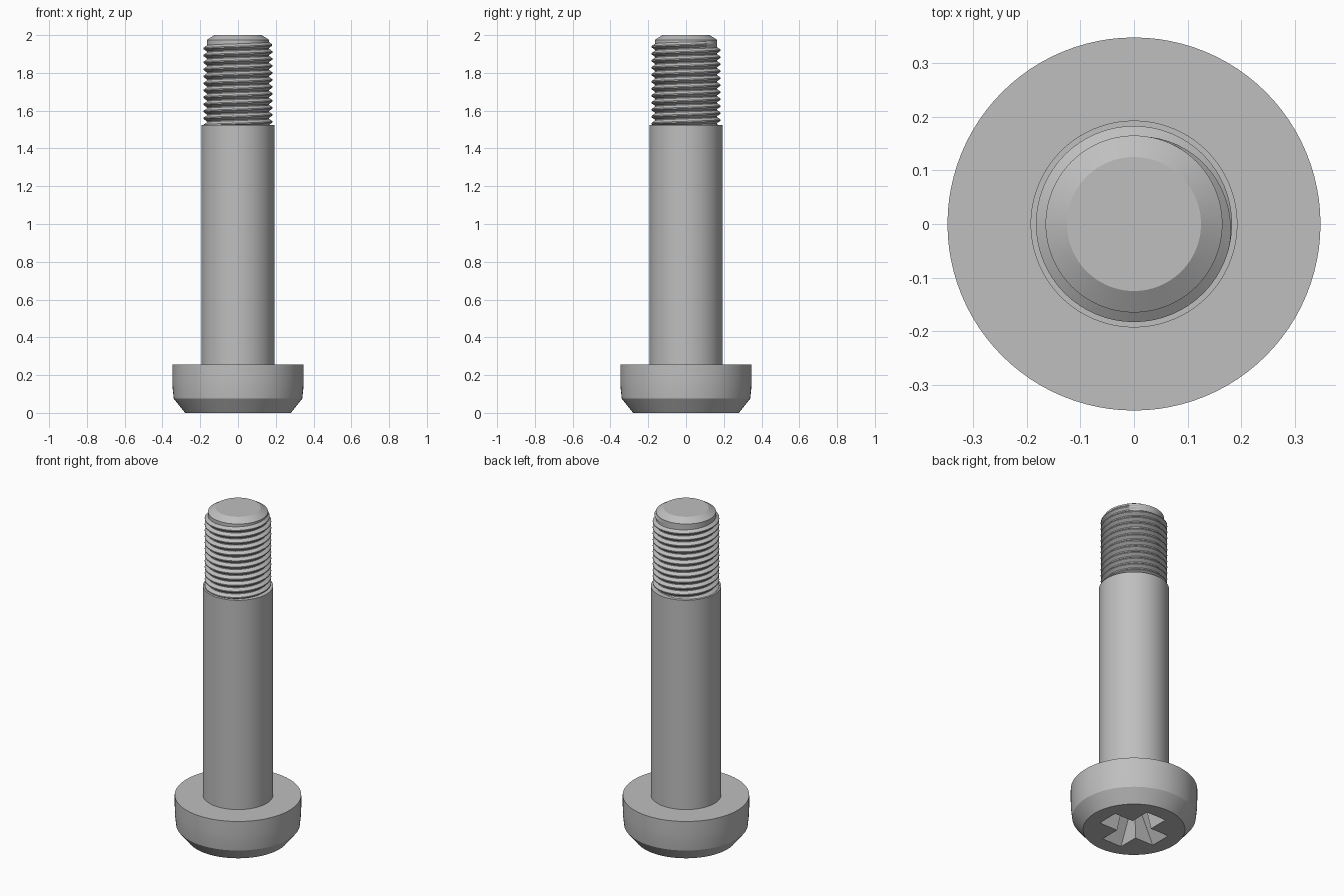
import bpy
import bmesh
from math import sin, cos, pi, radians

if "Cube" in bpy.data.objects:
    bpy.data.objects.remove(bpy.data.objects["Cube"])

# Plain grey steel
steel = bpy.data.materials.new("grey steel")
steel.use_nodes = True
grey = (0.52, 0.52, 0.52, 1.0)
steel.diffuse_color = grey
steel.node_tree.nodes["Principled BSDF"].inputs["Base Color"].default_value = grey


def make_object(name, bm):
    bmesh.ops.recalc_face_normals(bm, faces=bm.faces)
    mesh = bpy.data.meshes.new(name)
    bm.to_mesh(mesh)
    bm.free()
    mesh.materials.append(steel)
    obj = bpy.data.objects.new(name, mesh)
    bpy.context.collection.objects.link(obj)
    return obj


def loft(name, rings, closed=True):
    """Join rings of points with quads and cap both ends."""
    bm = bmesh.new()
    loops = [[bm.verts.new(p) for p in ring] for ring in rings]
    count = len(loops[0])
    for a, b in zip(loops, loops[1:]):
        for i in range(count):
            j = (i + 1) % count
            bm.faces.new((a[i], a[j], b[j], b[i]))
    bm.faces.new(loops[0])
    bm.faces.new(loops[-1])
    return make_object(name, bm)


def lathe(name, profile, sides=96):
    turn = [2 * pi * i / sides for i in range(sides)]
    return loft(name, [[(r * cos(a), r * sin(a), z) for a in turn]
                       for r, z in profile])


def smooth(obj):
    bpy.ops.object.select_all(action="DESELECT")
    obj.select_set(True)
    bpy.context.view_layer.objects.active = obj
    bpy.ops.object.shade_smooth_by_angle(angle=radians(25))


# Head, shank and threaded core
head = lathe("head", [(0.28, 0), (0.34, 0.075), (0.346, 0.13),
                      (0.348, 0.18), (0.348, 0.255)])
shank = lathe("shank", [(0.193, 0.22), (0.193, 1.525)])
core = lathe("threaded_core", [(0.165, 1.5), (0.165, 1.975), (0.125, 2.0)])


# Tapered cross recess in the underside of the head
def cross(length, width, z):
    ring = []
    for k in range(4):
        c, s = cos(k * pi / 2), sin(k * pi / 2)
        for x, y in ((length, -width), (length, width), (width, width)):
            ring.append((x * c - y * s, x * s + y * c, z))
    return ring


cutter = loft("recess_cutter", [cross(0.2, 0.068, -0.02), cross(0.19, 0.066, 0),
                                cross(0.08, 0.042, 0.17)])
cutter.hide_render = True
cut = head.modifiers.new("recess", "BOOLEAN")
cut.operation = "DIFFERENCE"
cut.solver = "EXACT"
cut.object = cutter
bpy.context.view_layer.objects.active = head
bpy.ops.object.modifier_apply(modifier="recess")
bpy.data.objects.remove(cutter)

# Right-handed thread ridge, winding down from the tip and fading in
PITCH, TURNS, STEPS = 0.037, 12, 64
ROOT, CREST, START = 0.162, 0.183, 1.957
rings = []
for i in range(TURNS * STEPS + 1):
    t = i / STEPS
    angle = pi / 2 - 2 * pi * t
    crest = ROOT + (CREST - ROOT) * min(1, 0.05 + t / 0.3)
    z = START - PITCH * t
    section = ((ROOT, -PITCH * 0.49), (crest, -0.003),
               (crest, 0.003), (ROOT, PITCH * 0.49))
    rings.append([(r * cos(angle), r * sin(angle), z + dz) for r, dz in section])
thread = loft("thread_ridge", rings)

for part in (head, shank, core, thread):
    smooth(part)
